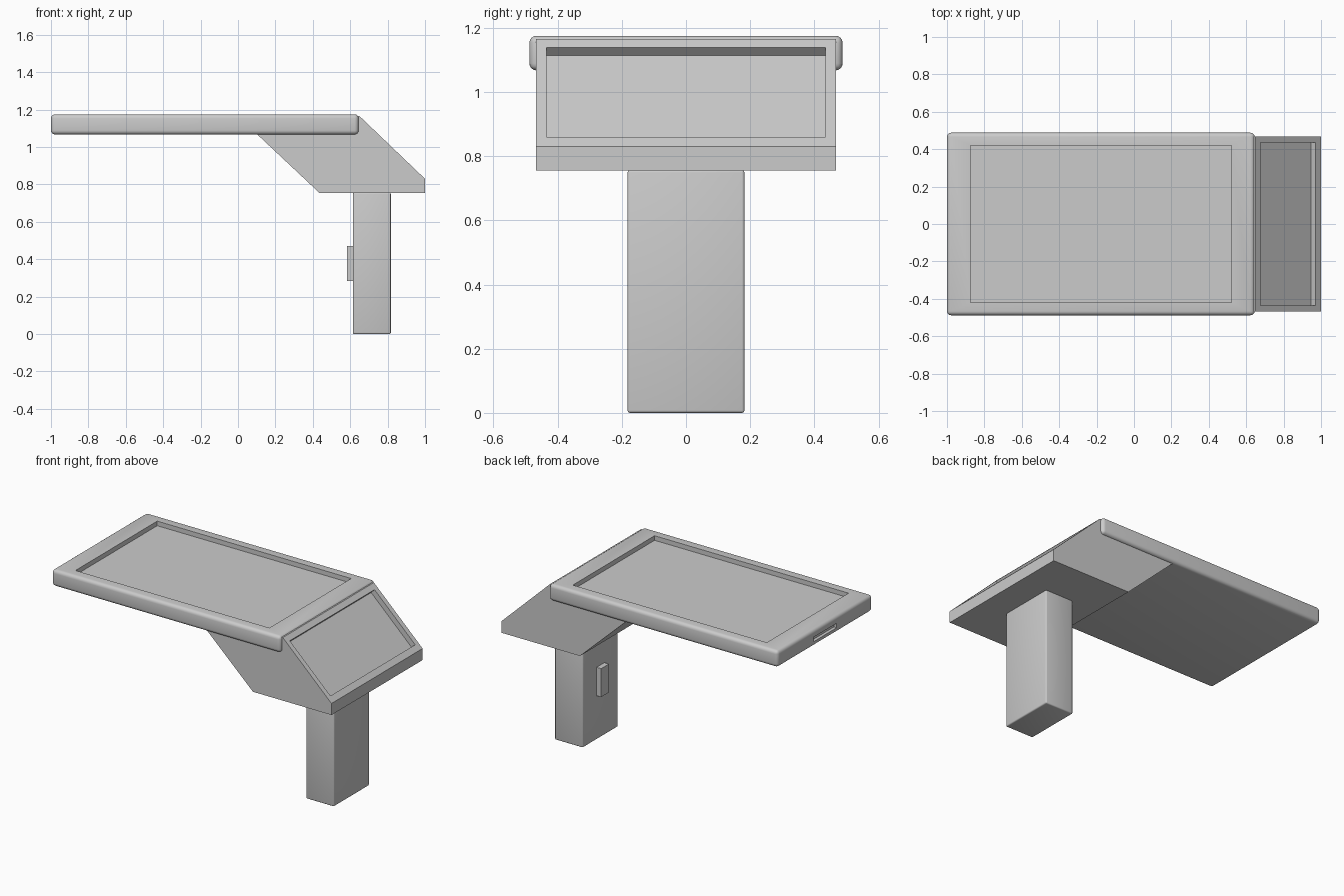
import bpy, bmesh, math
from mathutils import Vector

if "Cube" in bpy.data.objects:
    bpy.data.objects.remove(bpy.data.objects["Cube"])


def box(name, x, y, z, bevel=0.0, segments=4):
    """Box from (min, max) ranges, optionally with rounded edges."""
    bpy.ops.mesh.primitive_cube_add(size=1, location=[(a + b) / 2 for a, b in (x, y, z)])
    ob = bpy.context.object
    ob.name = name
    ob.scale = [b - a for a, b in (x, y, z)]
    bpy.ops.object.transform_apply(location=False, rotation=False, scale=True)
    if bevel:
        mod = ob.modifiers.new("round_edges", 'BEVEL')
        mod.width, mod.segments = bevel, segments
    return ob


def prism(name, profile, half_width):
    """Extrude an x-z profile symmetrically along y."""
    bm = bmesh.new()
    face = bm.faces.new([bm.verts.new((x, -half_width, z)) for x, z in profile])
    ext = bmesh.ops.extrude_face_region(bm, geom=[face])
    verts = [g for g in ext["geom"] if isinstance(g, bmesh.types.BMVert)]
    bmesh.ops.translate(bm, verts=verts, vec=(0, 2 * half_width, 0))
    bmesh.ops.recalc_face_normals(bm, faces=bm.faces)
    mesh = bpy.data.meshes.new(name)
    bm.to_mesh(mesh)
    bm.free()
    ob = bpy.data.objects.new(name, mesh)
    bpy.context.collection.objects.link(ob)
    return ob


def cut(target, cutter):
    """Subtract cutter from target and remove the cutter."""
    cutter.hide_render = True
    mod = target.modifiers.new("cut", 'BOOLEAN')
    mod.operation, mod.solver, mod.object = 'DIFFERENCE', 'EXACT', cutter
    finish(target)
    bpy.data.objects.remove(cutter)


def finish(ob):
    """Apply all modifiers and smooth only the rounded edges."""
    bpy.ops.object.select_all(action='DESELECT')
    ob.select_set(True)
    bpy.context.view_layer.objects.active = ob
    for mod in list(ob.modifiers):
        bpy.ops.object.modifier_apply(modifier=mod.name)
    for p in ob.data.polygons:
        p.use_smooth = True
    ob.data.set_sharp_from_angle(angle=math.radians(30))


# Tablet-like top panel with a recessed screen and an end slot
panel = box("top_panel", (-1, 0.645), (-0.488, 0.488), (1.067, 1.175), 0.022)
cut(panel, box("screen_cutter", (-0.875, 0.52), (-0.42, 0.42), (1.145, 1.3)))
cut(panel, box("slot_cutter", (-1.1, -0.98), (-0.12, 0.12), (1.098, 1.127)))

# Slanted neck that carries the small display
low, high = Vector((1.0, 0.83)), Vector((0.65, 1.165))
neck = prism("slanted_neck", [(0.10, 1.07), (0.435, 0.755), (1.0, 0.755), low,
                              high, (0.6, 1.165), (0.6, 1.08), (0.11, 1.08)], 0.468)

# Recess in the slanted face, cut perpendicular to it
slope = (high - low).normalized()
normal = Vector((slope.y, -slope.x))
if normal.x < 0:
    normal = -normal
a, b = low + slope * 0.042, high - slope * 0.038
cut(neck, prism("display_cutter", [a - normal * 0.035, b - normal * 0.035,
                                   b + normal * 0.1, a + normal * 0.1], 0.435))

# Upright post with a small button on its inner side
finish(box("post", (0.615, 0.817), (-0.182, 0.182), (0, 0.757), 0.008, 3))
box("button", (0.582, 0.62), (-0.04, 0.04), (0.285, 0.47))
